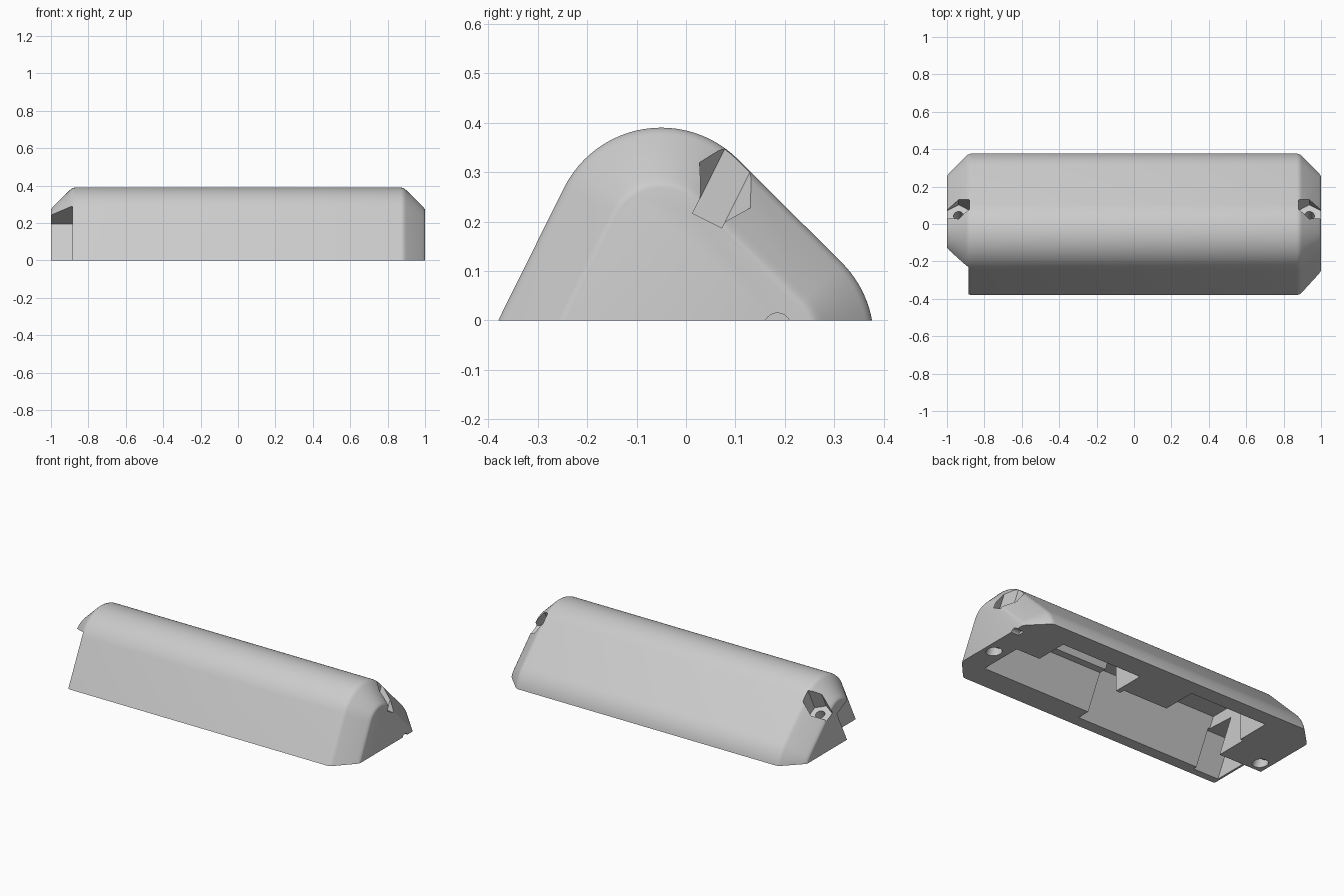
import bpy, bmesh, math
from mathutils import Vector

if "Cube" in bpy.data.objects:
    bpy.data.objects.remove(bpy.data.objects["Cube"])

grey = bpy.data.materials.new("plain grey")
grey.diffuse_color = (0.6, 0.6, 0.6, 1)
grey.use_nodes = True
grey.node_tree.nodes["Principled BSDF"].inputs["Base Color"].default_value = grey.diffuse_color


def mesh_object(name, bm):
    bmesh.ops.recalc_face_normals(bm, faces=bm.faces)
    mesh = bpy.data.meshes.new(name)
    bm.to_mesh(mesh)
    bm.free()
    mesh.materials.append(grey)
    obj = bpy.data.objects.new(name, mesh)
    bpy.context.collection.objects.link(obj)
    return obj


def loft(name, rings):
    """Skin a list of equal-length closed rings and cap both ends."""
    bm = bmesh.new()
    rows = [[bm.verts.new(p) for p in ring] for ring in rings]
    n = len(rows[0])
    for a, b in zip(rows, rows[1:]):
        for i in range(n):
            j = (i + 1) % n
            bm.faces.new((a[i], a[j], b[j], b[i]))
    bm.faces.new(rows[0])
    bm.faces.new(rows[-1])
    return mesh_object(name, bm)


def prism(name, x0, x1, outline):
    return loft(name, [[(x, y, z) for y, z in outline] for x in (x0, x1)])


def rod(name, start, end, radius, sides, spin=0):
    """Prism or cylinder between two points."""
    start, end = Vector(start), Vector(end)
    axis = (end - start).normalized()
    u = Vector((1, 0, 0)) if abs(axis.x) < 0.9 else Vector((0, 1, 0))
    w = axis.cross(u)
    steps = [spin + 2 * math.pi * i / sides for i in range(sides)]
    offs = [(u * math.cos(t) + w * math.sin(t)) * radius for t in steps]
    return loft(name, [[p + o for o in offs] for p in (start, end)])


def profile(d):
    """Housing section inset by d on everything but the flat base."""
    pts = [(-0.38 + d / 0.894, 0)]
    for i in range(25):
        t = math.radians(153.4 - 108.4 * i / 24)
        pts.append((-0.05 + (0.22 - d) * math.cos(t), 0.17 + (0.22 - d) * math.sin(t)))
    r, cy, cz = 0.22 - d, 0.16, -0.039
    low = math.asin(-cz / r)
    for i in range(11):
        t = math.pi / 4 + (low - math.pi / 4) * i / 10
        pts.append((cy + r * math.cos(t), cz + r * math.sin(t)))
    return pts


# Housing with bevelled ends
half = [(0.870, 0), (0.880, 0.002), (0.889, 0.006), (0.898, 0.013),
        (0.985, 0.098), (0.993, 0.107), (0.998, 0.114), (1.0, 0.121)]
sections = [(-x, d) for x, d in reversed(half)] + half
housing = loft("housing", [[(x, y, z) for y, z in profile(d)] for x, d in sections])

cutters = []

# Tilted hexagonal nut pockets, open outwards, and their screw holes
tilt = Vector((0, 0.447, 0.894))
for side, label in ((-1, "left"), (1, "right")):
    base = Vector((side * 0.9375, 0.043, 0.202))
    cutters.append(rod(label + "_nut_pocket", base, base + tilt * 0.3, 0.0665, 6, math.pi / 6))
    slot = [(0.0133, 0.2168), (0.0727, 0.1872), (0.2068, 0.4554), (0.1474, 0.485)]
    cutters.append(prism(label + "_nut_slot", side * 0.95, side * 1.1, slot))
    cutters.append(rod(label + "_screw_hole", base - tilt * 0.3, base + tilt * 0.05, 0.027, 24))
    # countersink at the underside
    foot = base - tilt * 0.226
    cutters.append(rod(label + "_countersink", foot - tilt * 0.08, foot + tilt * 0.03, 0.042, 24))

# Corner notch, open to the front and the left end
cutters.append(prism("corner_notch", -1.1, -0.885,
                     [(-0.152, -0.05), (-0.03, 0.195), (-0.44, 0.39), (-0.56, -0.05)]))
# Side pocket beside the notch, behind a thin partition
cutters.append(prism("partition_pocket", -0.872, -0.7,
                     [(-0.36, -0.05), (-0.235, 0.2), (-0.032, 0.19), (-0.152, -0.05)]))

# Cable groove at the right end
cutters.append(rod("cable_groove", (0.95, 0.185, -0.012), (1.1, 0.185, -0.012), 0.027, 24))

# Compartments hollowed out from below
cutters.append(prism("right_compartment", 0.125, 0.86,
                     [(-0.255, -0.05), (-0.13, 0.2), (-0.085, 0.2), (-0.065, 0.24),
                      (0.04, 0.24), (0.04, -0.05)]))
cutters.append(prism("right_side_bay", 0.16, 0.7,
                     [(0.0, -0.05), (0.0, 0.2), (0.12, 0.2), (0.24, 0.08), (0.24, -0.05)]))
cutters.append(prism("left_compartment", -0.71, 0.13,
                     [(-0.335, -0.05), (-0.18, 0.26), (0.07, 0.26), (0.07, -0.05)]))
cutters.append(prism("left_side_bay", -0.69, -0.17,
                     [(0.0, -0.05), (0.0, 0.23), (0.11, 0.23), (0.28, 0.06), (0.28, -0.05)]))

for cutter in cutters:
    mod = housing.modifiers.new(cutter.name, 'BOOLEAN')
    mod.operation = 'DIFFERENCE'
    mod.solver = 'EXACT'
    mod.object = cutter

# Apply the cuts, then drop the cutters
graph = bpy.context.evaluated_depsgraph_get()
cut_mesh = bpy.data.meshes.new_from_object(housing.evaluated_get(graph))
housing.modifiers.clear()
housing.data = cut_mesh
for cutter in cutters:
    bpy.data.objects.remove(cutter)

bpy.context.view_layer.objects.active = housing
housing.select_set(True)
bpy.ops.object.shade_smooth_by_angle(angle=math.radians(25))
